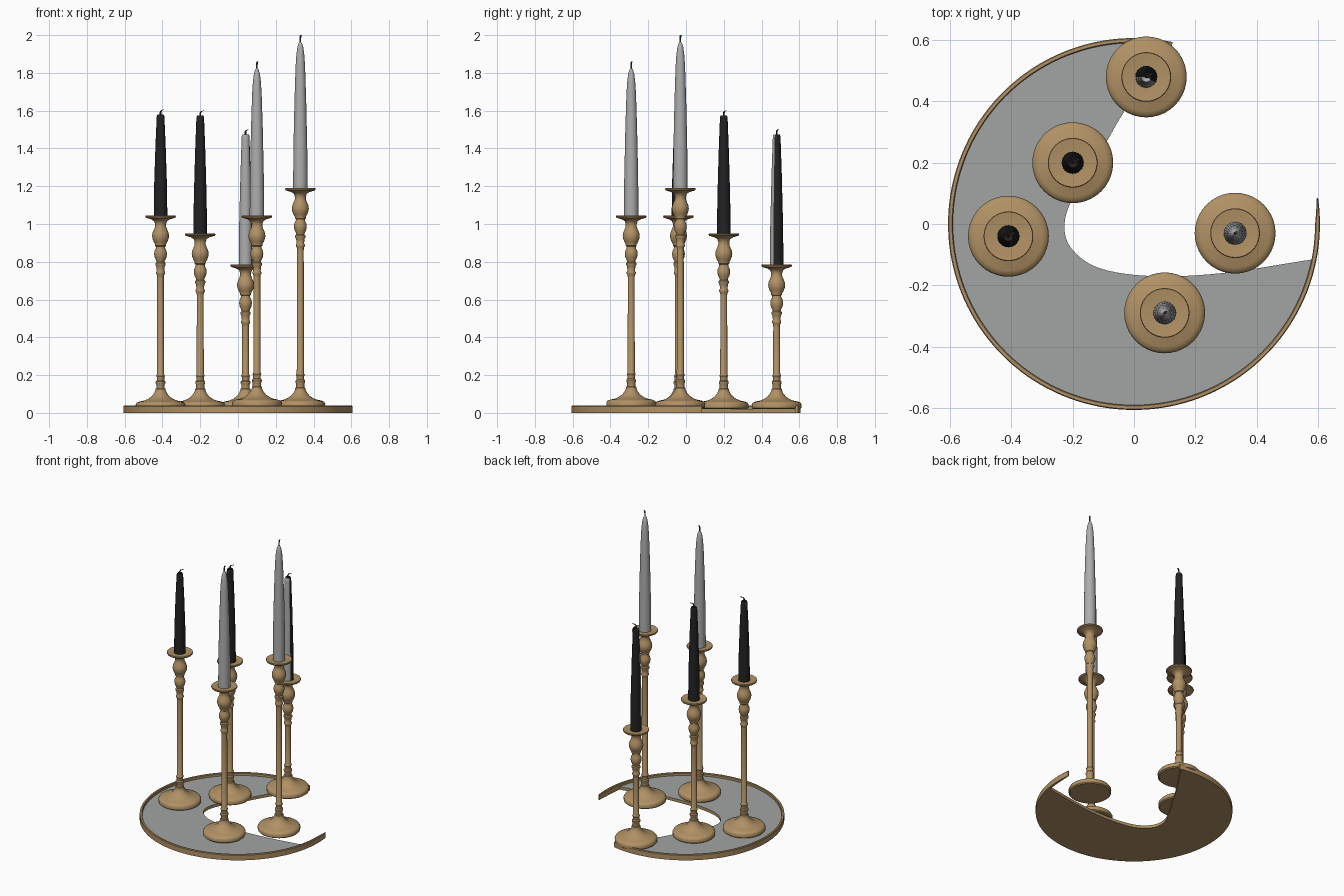
import bpy, bmesh, math
from mathutils import Vector

if "Cube" in bpy.data.objects:
    bpy.data.objects.remove(bpy.data.objects["Cube"])


def mat(name, rgb):
    m = bpy.data.materials.new(name)
    m.diffuse_color = (*rgb, 1)
    m.use_nodes = True
    m.node_tree.nodes["Principled BSDF"].inputs["Base Color"].default_value = m.diffuse_color
    return m


BRASS = mat("brass", (0.44, 0.285, 0.13))
GREY = mat("tray_grey", (0.36, 0.375, 0.37))
SILVER = mat("grey_wax", (0.42, 0.42, 0.42))
BLACK = mat("black_wax", (0.016, 0.016, 0.017))
WICK = mat("wick_dark", (0.05, 0.05, 0.05))


def finish(bm, name, mats, angle=35):
    bmesh.ops.recalc_face_normals(bm, faces=bm.faces)
    me = bpy.data.meshes.new(name)
    bm.to_mesh(me)
    bm.free()
    ob = bpy.data.objects.new(name, me)
    bpy.context.collection.objects.link(ob)
    for m in mats:
        me.materials.append(m)
    bpy.ops.object.select_all(action='DESELECT')
    ob.select_set(True)
    bpy.context.view_layer.objects.active = ob
    bpy.ops.object.shade_smooth_by_angle(angle=math.radians(angle))
    return ob


def smooth_path(pts, n=6):
    """Catmull-Rom through the points."""
    p = [Vector(q) for q in pts]
    p = [2 * p[0] - p[1]] + p + [2 * p[-1] - p[-2]]
    out = []
    for i in range(1, len(p) - 2):
        a, b, c, d = p[i - 1:i + 3]
        for k in range(n):
            t = k / n
            out.append(0.5 * (2 * b + (c - a) * t + (2 * a - 5 * b + 4 * c - d) * t * t
                              + (3 * b - a - 3 * c + d) * t ** 3))
    return out + [p[-2]]


def loft(bm, rings, cap=True):
    """Skin a list of point rings."""
    vs = [[bm.verts.new(q) for q in r] for r in rings]
    n = len(vs[0])
    for a, b in zip(vs, vs[1:]):
        for i in range(n):
            j = (i + 1) % n
            bm.faces.new((a[i], a[j], b[j], b[i]))
    if cap:
        bm.faces.new(vs[0])
        bm.faces.new(vs[-1])


def lathe(bm, prof, x, y, n=40):
    loft(bm, [[(x + r * math.cos(2 * math.pi * i / n), y + r * math.sin(2 * math.pi * i / n), z)
               for i in range(n)] for r, z in prof])


# crescent tray: grey floor, brass sides and underside
R = 0.6
a0, a1 = math.radians(-11), math.radians(-281)
outer = [Vector((R * math.cos(t), R * math.sin(t)))
         for t in (a0 + (a1 - a0) * i / 90 for i in range(91))]
inner = smooth_path([(0.115, 0.585), (-0.03, 0.37), (-0.10, 0.25), (-0.20, 0.085), (-0.227, -0.01),
                     (-0.20, -0.085), (-0.11, -0.145), (0.06, -0.17), (0.29, -0.16), (0.585, -0.115)])
bm = bmesh.new()
outline = outer + inner[1:-1]
bottom = bm.faces.new([bm.verts.new((p.x, p.y, 0.0)) for p in outline])
ext = bmesh.ops.extrude_face_region(bm, geom=[bottom], use_keep_orig=True)
bmesh.ops.translate(bm, verts=[v for v in ext['geom'] if isinstance(v, bmesh.types.BMVert)],
                    vec=(0, 0, 0.02))
for f in bm.faces:
    f.material_index = 1 if f.calc_center_median().z > 0.015 else 0
bmesh.ops.triangulate(bm, faces=[f for f in bm.faces if len(f.verts) > 4])
finish(bm, "tray", [BRASS, GREY])

# tray rim, running on past the floor and tapering at its free end
bm = bmesh.new()
rings = []
for i in range(121):
    t = math.radians(8 - (8 + 282) * i / 120)
    k = min(1, 0.35 + i / 5)
    c, s = math.cos(t), math.sin(t)
    r0, r1 = 0.607 - 0.016 * k, 0.607
    rings.append([(r * c, r * s, z) for r, z in
                  ((r0, 0), (r1, 0), (r1, 0.034), (r1 - 0.003, 0.038), (r0 + 0.003, 0.038), (r0, 0.034))])
loft(bm, rings)
finish(bm, "tray_rim", [BRASS])


def candlestick(i, x, y, base, cup):
    foot = [(0.124, 0), (0.131, 0.006), (0.132, 0.024), (0.126, 0.034), (0.112, 0.040), (0.088, 0.045),
            (0.066, 0.054), (0.048, 0.067), (0.035, 0.083), (0.027, 0.10), (0.027, 0.107), (0.022, 0.11),
            (0.022, 0.13), (0.026, 0.137), (0.026, 0.145), (0.020, 0.152), (0.020, 0.17), (0.024, 0.176),
            (0.019, 0.185)]
    # heights of the upper turning are measured down from the cup
    top = [(0.018, -0.33), (0.019, -0.315), (0.024, -0.308), (0.024, -0.30), (0.020, -0.293),
           (0.022, -0.27), (0.027, -0.262), (0.027, -0.252), (0.021, -0.246), (0.024, -0.236),
           (0.031, -0.222), (0.034, -0.205), (0.032, -0.188), (0.024, -0.172), (0.024, -0.164),
           (0.029, -0.16), (0.029, -0.152), (0.036, -0.14), (0.043, -0.122), (0.045, -0.107),
           (0.042, -0.09), (0.034, -0.072), (0.029, -0.058), (0.029, -0.045), (0.034, -0.03),
           (0.05, -0.02), (0.078, -0.012), (0.081, -0.006), (0.079, 0), (0.045, -0.004)]
    bm = bmesh.new()
    lathe(bm, [(r, base + z) for r, z in foot] + [(r, cup + z) for r, z in top], x, y)
    finish(bm, f"candlestick_{i}", [BRASS], 40)


def candle(i, x, y, cup, tip, grey, two_tone):
    z0 = cup - 0.004
    h = tip - z0
    if grey:    # slender taper with a pointed shoulder
        prof = [(0.038, z0), (0.037, z0 + h * 0.25), (0.031, z0 + h * 0.6), (0.025, tip - 0.13),
                (0.021, tip - 0.07), (0.016, tip - 0.03), (0.009, tip - 0.008), (0.004, tip)]
    else:       # burnt taper with a hollowed top
        prof = [(0.036, z0), (0.034, z0 + h * 0.3), (0.027, z0 + h * 0.7), (0.021, tip - 0.03),
                (0.020, tip - 0.008), (0.016, tip), (0.011, tip - 0.004), (0.004, tip - 0.01)]
    bm = bmesh.new()
    lathe(bm, prof, x, y, 24)
    bm.normal_update()
    if two_tone:    # pale front side
        for f in bm.faces:
            d = f.calc_center_median() - Vector((x, y, 0))
            f.material_index = 1 if -d.y - 0.25 * d.x > 0.35 * Vector((d.x, d.y)).length else 0
    finish(bm, f"candle_{i}", [SILVER if grey else BLACK, SILVER])
    # wick: upright on new candles, bent over on burnt ones
    bend = 0.004 if grey else 0.018
    top = 0.035 if grey else 0.026
    path = [(0, -0.012), (0, top * 0.5), (bend * 0.3, top * 0.85), (bend, top)]
    bm = bmesh.new()
    loft(bm, [[(x + o + 0.0045 * math.cos(k * math.pi / 4), y + o * 0.6 + 0.0045 * math.sin(k * math.pi / 4),
                tip + z) for k in range(8)] for o, z in path])
    finish(bm, f"wick_{i}", [WICK if grey else BLACK])


# x, y, foot height, cup height, wax tip, grey wax, two tone
sticks = [(0.04, 0.48, 0.02, 0.785, 1.475, False, True),
          (-0.20, 0.20, 0.02, 0.95, 1.574, False, False),
          (-0.41, -0.04, 0.02, 1.045, 1.58, False, False),
          (0.10, -0.29, 0.03, 1.045, 1.825, True, False),
          (0.33, -0.03, 0.025, 1.19, 1.965, True, False)]
for i, (x, y, base, cup, tip, grey, two) in enumerate(sticks, 1):
    candlestick(i, x, y, base, cup)
    candle(i, x, y, cup, tip, grey, two)
